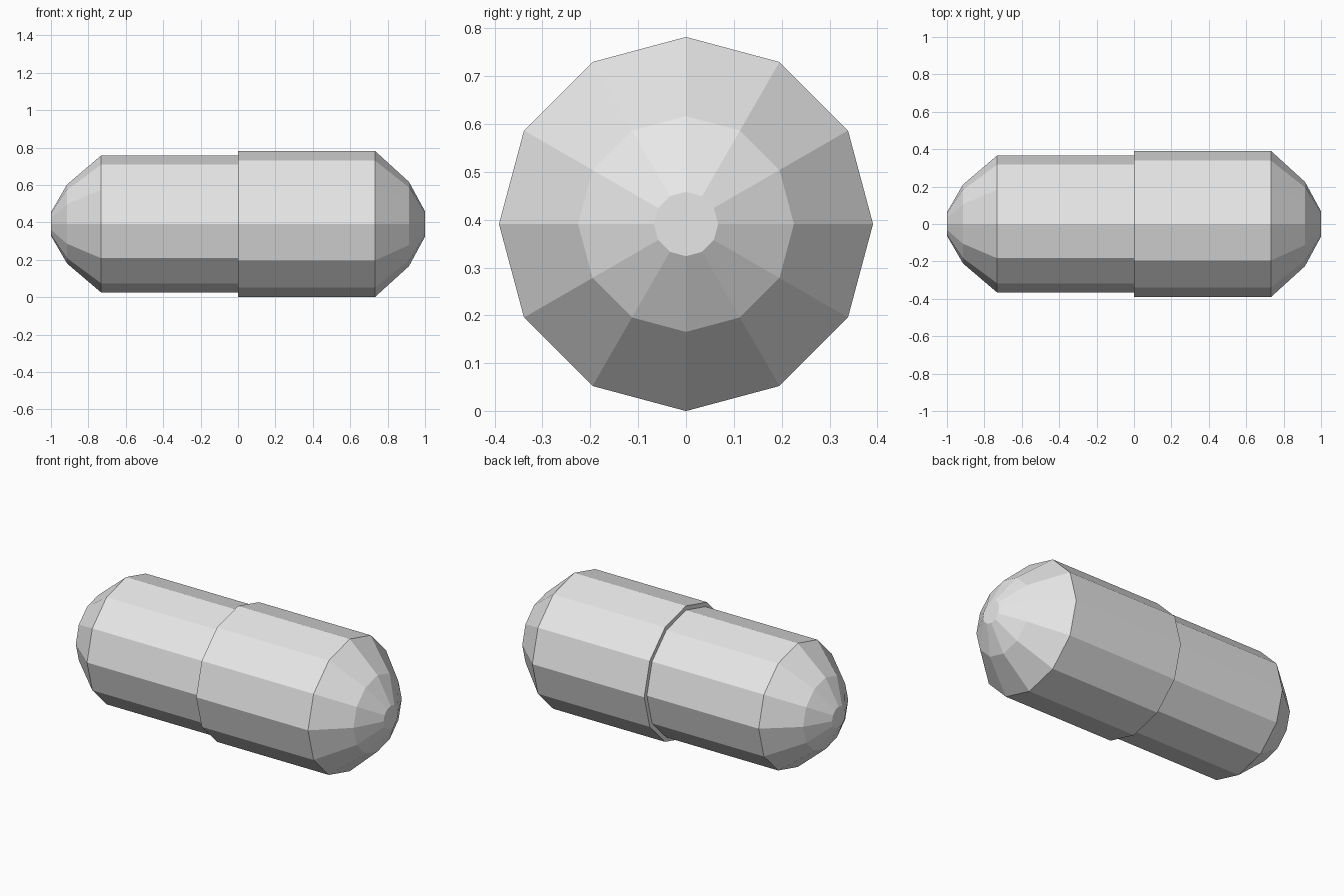
import bpy, bmesh
from math import cos, sin, pi

old = bpy.data.objects.get("Cube")
if old:
    bpy.data.objects.remove(old)

SIDES = 12
CENTRE_Z = 0.391

grey = bpy.data.materials.new("light_grey")
grey.use_nodes = True
colour = (0.8, 0.8, 0.8, 1)
grey.diffuse_color = colour
grey.node_tree.nodes["Principled BSDF"].inputs["Base Color"].default_value = colour


def lathe(name, profile):
    """Turn (x, radius) points around the long axis and close the far end."""
    bm = bmesh.new()
    angles = [2 * pi * i / SIDES for i in range(SIDES)]
    rings = [[bm.verts.new((x, r * cos(a), CENTRE_Z + r * sin(a))) for a in angles]
             for x, r in profile]
    for a, b in zip(rings, rings[1:]):
        for i in range(SIDES):
            j = (i + 1) % SIDES
            bm.faces.new((a[i], a[j], b[j], b[i]))
    bm.faces.new(rings[-1])
    bmesh.ops.recalc_face_normals(bm, faces=bm.faces)
    mesh = bpy.data.meshes.new(name)
    bm.to_mesh(mesh)
    bm.free()
    mesh.materials.append(grey)
    obj = bpy.data.objects.new(name, mesh)
    bpy.context.collection.objects.link(obj)


def half_profile(side, radius):
    """Straight barrel followed by a two-step rounded end."""
    steps = [(0, 1), (0.732, 1), (0.914, 0.577), (1, 0.172)]
    return [(side * x, radius * r) for x, r in steps]


# Narrow half of the capsule
lathe("inner_half", half_profile(-1, 0.366))

# Wide half, with a lip where it overlaps the narrow half
lathe("outer_half", [(0, 0.366)] + half_profile(1, 0.391))
